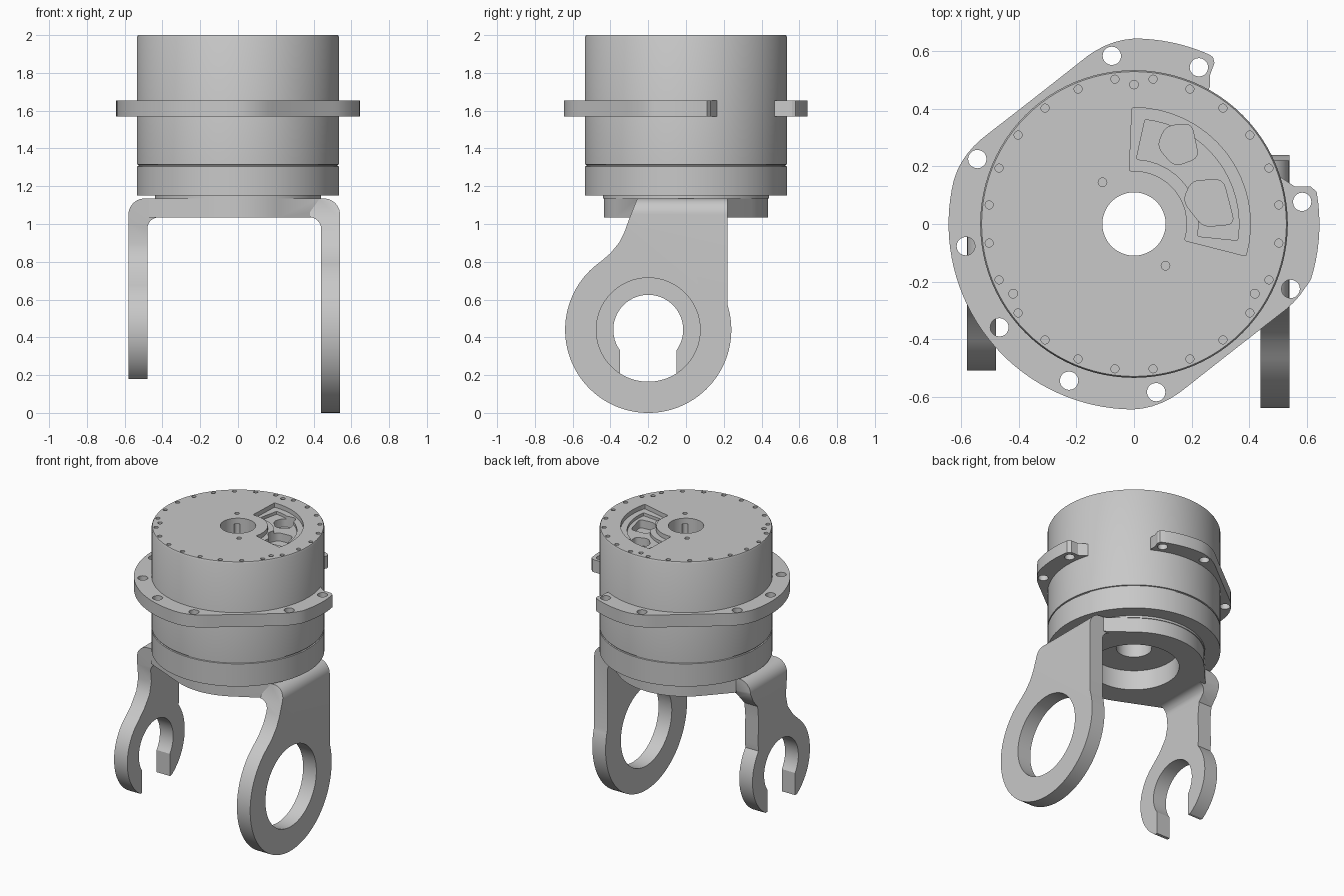
import bpy, bmesh, math
from math import sin, cos, pi, radians
from mathutils import Vector, geometry

old = bpy.data.objects.get("Cube")
if old:
    bpy.data.objects.remove(old, do_unlink=True)

metal = bpy.data.materials.new("machined grey")
metal.use_nodes = True
GREY = (0.58, 0.58, 0.58, 1)
metal.diffuse_color = GREY
metal.node_tree.nodes["Principled BSDF"].inputs["Base Color"].default_value = GREY


def finish(name, bm):
    bmesh.ops.recalc_face_normals(bm, faces=bm.faces)
    mesh = bpy.data.meshes.new(name)
    bm.to_mesh(mesh)
    bm.free()
    mesh.materials.append(metal)
    ob = bpy.data.objects.new(name, mesh)
    bpy.context.collection.objects.link(ob)
    return ob


def prism(name, outline, lo, hi, axis="z"):
    """Extrude a 2D outline along an axis from lo to hi."""
    place = {"x": lambda a, b, c: (c, a, b),
             "y": lambda a, b, c: (a, c, b),
             "z": lambda a, b, c: (a, b, c)}[axis]
    bm = bmesh.new()
    face = bm.faces.new([bm.verts.new(place(a, b, lo)) for a, b in outline])
    new = bmesh.ops.extrude_face_region(bm, geom=[face])["geom"]
    shift = Vector(place(0, 0, hi - lo))
    bmesh.ops.translate(bm, vec=shift, verts=[v for v in new if isinstance(v, bmesh.types.BMVert)])
    return finish(name, bm)


def lathe(name, profile, steps=96):
    """Revolve a closed radius/height profile about z."""
    bm = bmesh.new()
    rings = []
    for i in range(steps):
        a = 2 * pi * i / steps
        rings.append([bm.verts.new((r * cos(a), r * sin(a), z)) for r, z in profile])
    for i in range(steps):
        here, prev = rings[i], rings[i - 1]
        for j in range(len(profile)):
            bm.faces.new((prev[j - 1], here[j - 1], here[j], prev[j]))
    return finish(name, bm)


def arc(cx, cy, r, a, b, n=24):
    return [(cx + r * cos(radians(a + (b - a) * i / n)),
             cy + r * sin(radians(a + (b - a) * i / n))) for i in range(n + 1)]


def circle(cx, cy, r, n=24):
    return arc(cx, cy, r, 0, 360, n)[:-1]


def polar(r, degrees):
    return r * cos(radians(degrees)), r * sin(radians(degrees))


def rounded(points, r, n=5):
    """Round the corners of a polygon with short curves."""
    out = []
    for i, p in enumerate(points):
        p, a, b = Vector(p), Vector(points[i - 1]), Vector(points[(i + 1) % len(points)])
        s, e = p + (a - p).normalized() * r, p + (b - p).normalized() * r
        out += [tuple(s.lerp(p, t / n).lerp(p.lerp(e, t / n), t / n)) for t in range(n + 1)]
    return out


def combine(ob, tools, operation):
    """Apply booleans one by one, keeping the part whole if a cut fails."""
    for tool in tools:
        tool.hide_render = True
        before = ob.data.copy()
        mod = ob.modifiers.new(operation, "BOOLEAN")
        mod.operation, mod.solver, mod.object = operation, "EXACT", tool
        bpy.context.view_layer.objects.active = ob
        bpy.ops.object.modifier_apply(modifier=mod.name)
        if operation == "DIFFERENCE" and len(ob.data.polygons) < len(before.polygons):
            ob.data = before
        bpy.data.objects.remove(tool, do_unlink=True)


def smooth(ob):
    bpy.ops.object.select_all(action="DESELECT")
    ob.select_set(True)
    bpy.context.view_layer.objects.active = ob
    bpy.ops.object.shade_smooth_by_angle(angle=radians(30))


def drill(spots, r, lo, hi):
    """One cutter made of many separate round pins."""
    bm = bmesh.new()
    for x, y in spots:
        made = bmesh.ops.create_cone(bm, cap_ends=True, segments=20, radius1=r, radius2=r, depth=hi - lo)
        bmesh.ops.translate(bm, vec=(x, y, (lo + hi) / 2), verts=made["verts"])
    return finish("drill", bm)


# Housing wall with a seam groove, and a recess underneath
smooth(lathe("housing", [
    (0.526, 2.0), (0.53, 2.0), (0.535, 1.99), (0.535, 1.315), (0.528, 1.313), (0.528, 1.307),
    (0.535, 1.305), (0.535, 1.15), (0.44, 1.15), (0.44, 1.135), (0.28, 1.135), (0.28, 1.17),
    (0.11, 1.17), (0.11, 1.88), (0.526, 1.88)]))


def sector(ro, ri, a0, a1):
    """Rounded quarter ring outline."""
    return rounded(arc(0, 0, ro, a0, a1, 16) + arc(0, 0, ri, a1 + 4, a0 - 2, 10), 0.006, 2)


# Top cover with access pocket, two windows and screw holes
cover = lathe("cover", [(0.11, 1.88), (0.526, 1.88), (0.526, 2.0), (0.11, 2.0)])
ledge = prism("ledge", sector(0.405, 0.185, -16, 91), 1.97, 2.1)
floor = prism("floor", sector(0.365, 0.225, -9, 84), 1.95, 2.1)
windows = [prism("window", rounded(p, 0.03), 1.895, 2.1) for p in (
    [(0.08, 0.27), (0.11, 0.34), (0.2, 0.35), (0.225, 0.23), (0.14, 0.2)],
    [(0.17, 0.08), (0.2, 0.15), (0.31, 0.155), (0.35, 0.0), (0.24, -0.01)])]
rim_holes = drill([polar(0.508, 7.5 + 15 * i) for i in range(24)], 0.014, 1.97, 2.1)
dowel_holes = drill([polar(0.485, a) for a in (90, 210, 330)] + [polar(0.182, a) for a in (127, 307)],
                    0.015, 1.985, 2.1)
bore_notches = drill([polar(0.11, a) for a in (38, 128, 218, 308)], 0.018, 1.8, 1.96)
combine(cover, [ledge, floor] + windows + [rim_holes, dowel_holes, bore_notches], "DIFFERENCE")
smooth(cover)


def flange_radius(a):
    """Round rim with two opposite flats."""
    c = abs(cos(radians(a - 128)))
    return min(0.645, 0.557 / max(c, 0.1))


# Mounting flange: open ring with softened flats and rounded ends
outer = []
for i in range(101):
    a = 66 + i * (370 - 66) / 100
    near = [flange_radius(a + k) if 85 < a < 340 else 0.645 for k in range(-8, 9, 2)]
    outer.append(polar(sum(near) / len(near), a))
ends = [(0.615, 0.13), (0.56, 0.13), (0.53, 0.15), (0.5, 0.17)]
tail = [(0.25, 0.45), (0.265, 0.48), (0.265, 0.52), (0.28, 0.56), (0.275, 0.58)]
flange = prism("flange", outer + ends + arc(0, 0, 0.5, 19, -299, 60) + tail, 1.57, 1.655)
bolts = drill([polar(0.59, a) for a in (97.5, 67.5, 7.5, -22.5, -82.5, -112.5, -142.5, -172.5, 157.5)],
              0.032, 1.5, 1.7)
combine(flange, [bolts], "DIFFERENCE")
smooth(flange)

# Yoke plate under the housing
plate_points = circle(0, 0, 0.435, 96) + [(0.43, 0.22), (0.43, -0.26), (-0.47, -0.27), (-0.47, 0.13)]
hull = geometry.convex_hull_2d([Vector(p) for p in plate_points])
yoke = prism("yoke", [plate_points[i] for i in hull], 1.035, 1.135)


def arm(side, reach, outline):
    """Bent strap with rounded corners, trimmed to a side outline."""
    bend = ([(0.38, 1.135)] + arc(reach - 0.085, 1.05, 0.085, 90, 0, 10) + [(reach, -0.1), (reach - 0.1, -0.1)]
            + arc(reach - 0.16, 0.975, 0.06, 0, 90, 8) + [(0.38, 1.035)])
    # keep the inner corner clear of the strap's root
    bend = [(max(x, 0.37), z) for x, z in bend]
    strap = prism("arm", [(side * x, z) for x, z in bend], -0.8, 0.8, "y")
    combine(strap, [prism("trim", outline, -1, 1, "x")], "INTERSECT")
    return strap


# Ring arm on the left, hook arm on the right
CY, CZ = -0.2, 0.44
ring = arm(1, 0.54, [(0.22, 1.2)] + arc(CY, CZ, 0.44, 17, -235, 80)
           + [(-0.40, 0.845), (-0.355, 0.9), (-0.325, 0.96), (-0.3, 1.03), (-0.26, 1.13), (-0.26, 1.2)])
hook = arm(-1, 0.58, [(0.13, 1.2), (0.13, 1.05), (0.1, 0.99), (0.055, 0.94), (0.045, 0.85), (0.05, 0.68)]
           + arc(CY, CZ, 0.31, 38, -57, 30) + arc(CY, CZ, 0.31, 237, 130, 40)
           + [(-0.33, 0.74), (-0.27, 0.82), (-0.25, 0.9), (-0.26, 1.0), (-0.27, 1.2)])
combine(ring, [prism("hole", circle(CY, CZ, 0.275, 64), 0, 1, "x")], "DIFFERENCE")
slot = arc(CY, CZ, 0.185, -36, 216, 40) + [(CY - 0.15, 0), (CY + 0.15, 0)]
combine(hook, [prism("slot", slot, -1, 0, "x")], "DIFFERENCE")
combine(yoke, [ring, hook], "UNION")
combine(yoke, [prism("opening", circle(0, 0, 0.28, 64), 0.9, 1.3)], "DIFFERENCE")
smooth(yoke)
